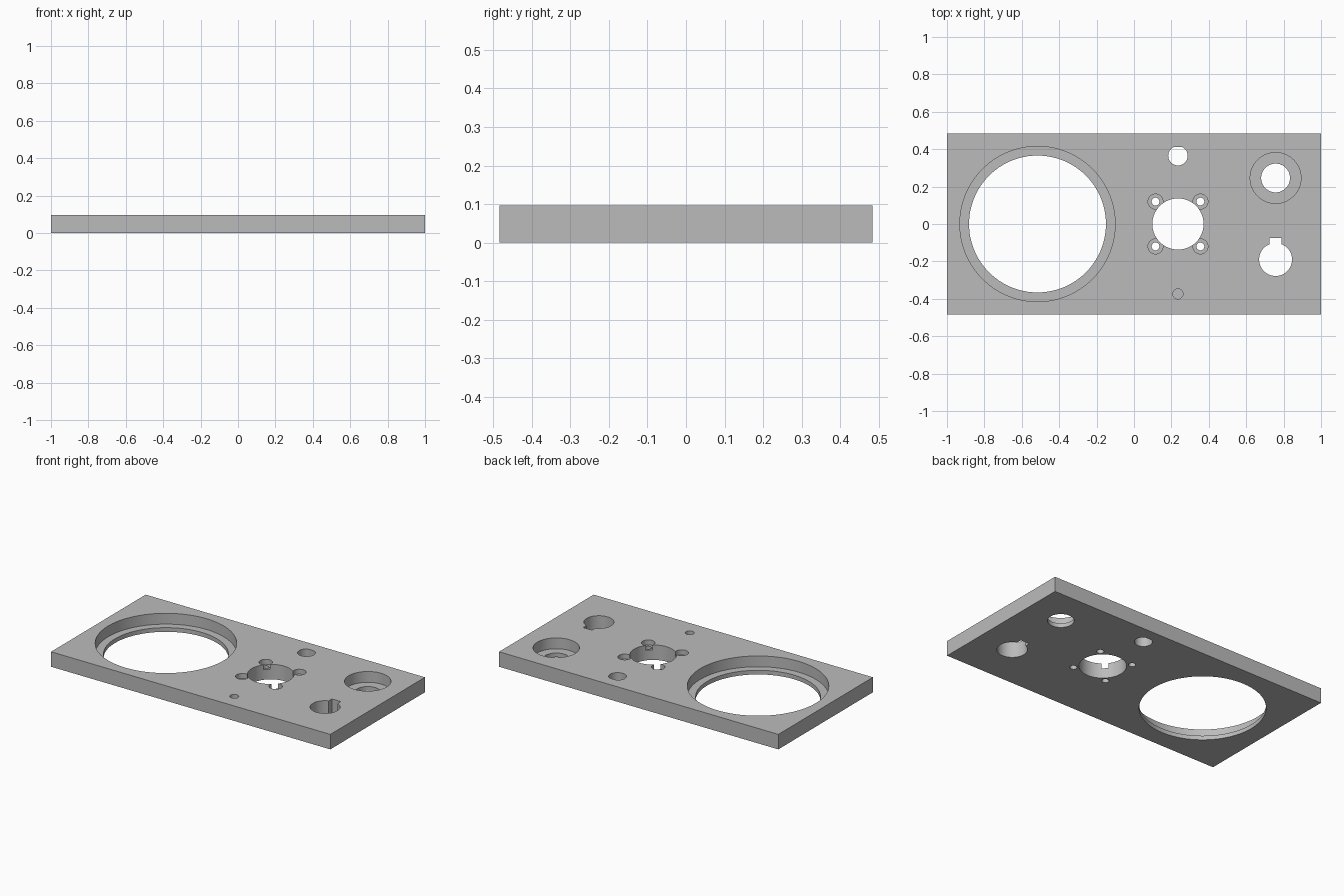
import bpy

THICK = 0.097      # plate thickness
OVER = 0.05        # how far cutters stick out of the plate
LEDGE = 0.027      # height of the step inside the deep counterbores

start_cube = bpy.data.objects.get("Cube")
if start_cube:
    bpy.data.objects.remove(start_cube, do_unlink=True)

# Single plain grey finish
grey = bpy.data.materials.new("plain grey")
grey.use_nodes = True
colour = (0.5, 0.5, 0.5, 1)
grey.diffuse_color = colour
grey.node_tree.nodes["Principled BSDF"].inputs["Base Color"].default_value = colour


def box(name, centre, size):
    bpy.ops.mesh.primitive_cube_add(size=1, location=centre)
    ob = bpy.context.object
    ob.name = name
    ob.scale = size
    bpy.ops.object.transform_apply(location=True, rotation=True, scale=True)
    return ob


def cylinder(x, y, radius, bottom, sides=64):
    top = THICK + OVER
    bpy.ops.mesh.primitive_cylinder_add(
        vertices=sides, radius=radius, depth=top - bottom,
        location=(x, y, (top + bottom) / 2))
    bpy.ops.object.transform_apply(location=True, rotation=True, scale=True)
    return bpy.context.object


def cut(cutter):
    """Subtract the cutter from the plate, then discard it."""
    cutter.hide_render = True
    mod = plate.modifiers.new("cut", 'BOOLEAN')
    mod.operation = 'DIFFERENCE'
    mod.solver = 'EXACT'
    mod.object = cutter
    bpy.ops.object.select_all(action='DESELECT')
    plate.select_set(True)
    bpy.context.view_layer.objects.active = plate
    bpy.ops.object.modifier_apply(modifier=mod.name)
    bpy.data.objects.remove(cutter, do_unlink=True)


def stepped_hole(x, y, inner, outer, ledge, sides=64):
    cut(cylinder(x, y, inner, -OVER, sides))
    cut(cylinder(x, y, outer, ledge, sides))


# Plate
plate = box("panel_plate", (0, 0, THICK / 2), (2, 0.968, THICK))
plate.data.materials.append(grey)

# Large stepped opening and small stepped opening
stepped_hole(-0.516, 0, 0.366, 0.415, LEDGE, 128)
stepped_hole(0.757, 0.246, 0.077, 0.136, LEDGE)

# Central opening with four counterbored screw holes around it
mid = 0.235
cut(cylinder(mid, 0, 0.137, -OVER))
for sx in (-1, 1):
    for sy in (-1, 1):
        stepped_hole(mid + sx * 0.12, sy * 0.12, 0.021, 0.04, 0.065, 32)

# Round hole with one flattened side
flat_hole = cylinder(mid, 0.365, 0.052, -OVER, 48)
for v in flat_hole.data.vertices:
    v.co.y = min(v.co.y, 0.411)
cut(flat_hole)

# Shallow blind hole
cut(cylinder(mid, -0.374, 0.027, 0.045, 32))

# Round hole with a square keyway
cut(cylinder(0.757, -0.19, 0.088, -OVER))
cut(box("keyway_cutter", (0.757, -0.125, THICK / 2), (0.064, 0.1, THICK + 2 * OVER)))

# Smooth bores, sharp rims
for poly in plate.data.polygons:
    poly.material_index = 0
bpy.ops.object.select_all(action='DESELECT')
plate.select_set(True)
bpy.context.view_layer.objects.active = plate
bpy.ops.object.shade_smooth_by_angle(angle=0.5)
